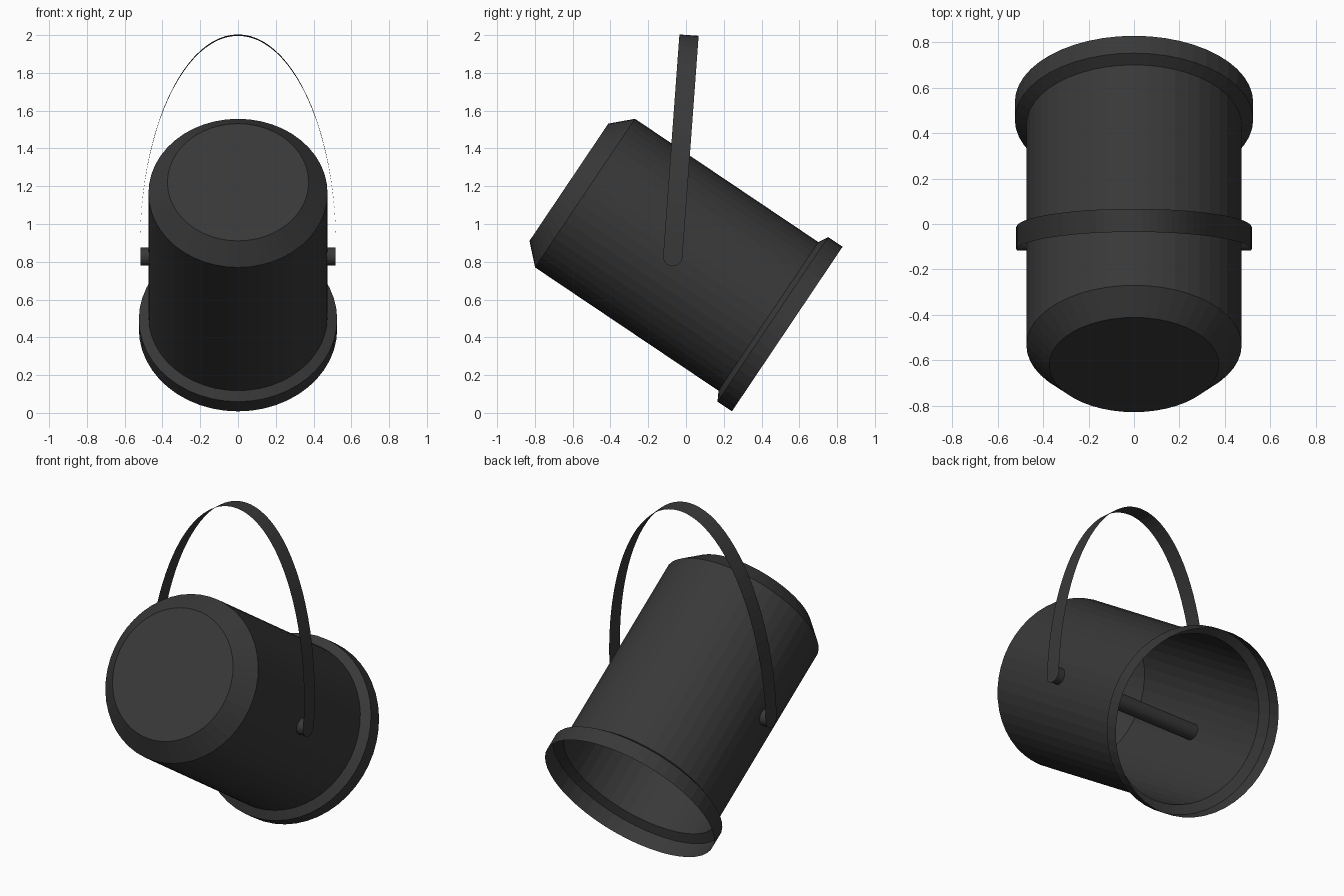
import bpy, bmesh, math
from mathutils import Matrix, Vector

if "Cube" in bpy.data.objects:
    bpy.data.objects.remove(bpy.data.objects["Cube"])

mat = bpy.data.materials.new("charcoal_black")
mat.diffuse_color = (0.04, 0.04, 0.04, 1)
mat.use_nodes = True
mat.node_tree.nodes["Principled BSDF"].inputs["Base Color"].default_value = mat.diffuse_color


def make(name, bm):
    me = bpy.data.meshes.new(name)
    bm.to_mesh(me)
    bm.free()
    me.materials.append(mat)
    ob = bpy.data.objects.new(name, me)
    bpy.context.collection.objects.link(ob)
    return ob


# Lamp housing: thin shell turned round its axis, closed at the back, open flared rim
SIDES = 48
profile = [(0.374, 0.0), (0.474, 0.103), (0.474, 1.273), (0.525, 1.301), (0.525, 1.393)]
bm = bmesh.new()
rings = [[bm.verts.new((r * math.cos(2 * math.pi * i / SIDES),
                        r * math.sin(2 * math.pi * i / SIDES), h))
          for i in range(SIDES)] for r, h in profile]
bm.faces.new(rings[0][::-1])
for a, b in zip(rings, rings[1:]):
    for i in range(SIDES):
        j = (i + 1) % SIDES
        bm.faces.new((a[i], a[j], b[j], b[i]))
housing = make("lamp_housing", bm)
housing.matrix_world = (Matrix.Translation((0, -0.62, 1.221))
                        @ Matrix.Rotation(math.atan2(-0.83, -0.558), 4, 'X'))

# Pivot rod running through the housing
PIVOT = Vector((0, -0.07, 0.828))
bm = bmesh.new()
bmesh.ops.create_cone(bm, cap_ends=True, segments=24, radius1=0.047, radius2=0.047, depth=1.03)
rod = make("pivot_rod", bm)
rod.matrix_world = Matrix.Translation(PIVOT) @ Matrix.Rotation(math.pi / 2, 4, 'Y')

# Bracket: thin arched strap with rounded ends, tilted slightly back
W, R, BASE, TOP = 0.051, 0.519, 0.05, 1.175
half = []
for k in range(9):                       # rounded end
    a = math.pi / 2 * k / 8
    half.append((R, -W * math.cos(a), max(W * math.sin(a), 0.001)))
path = list(half)
for k in range(49):                      # arch
    a = math.pi * k / 48
    path.append((R * math.cos(a), BASE + (TOP - BASE) * math.sin(a), W))
path += [(-x, z, w) for x, z, w in reversed(half)]
bm = bmesh.new()
pairs = [(bm.verts.new((x, -w, z)), bm.verts.new((x, w, z))) for x, z, w in path]
for (a, b), (c, d) in zip(pairs, pairs[1:]):
    bm.faces.new((a, b, d, c))
strap = make("hanging_bracket", bm)
strap.matrix_world = Matrix.Translation(PIVOT) @ Matrix.Rotation(-math.radians(4.2), 4, 'X')
